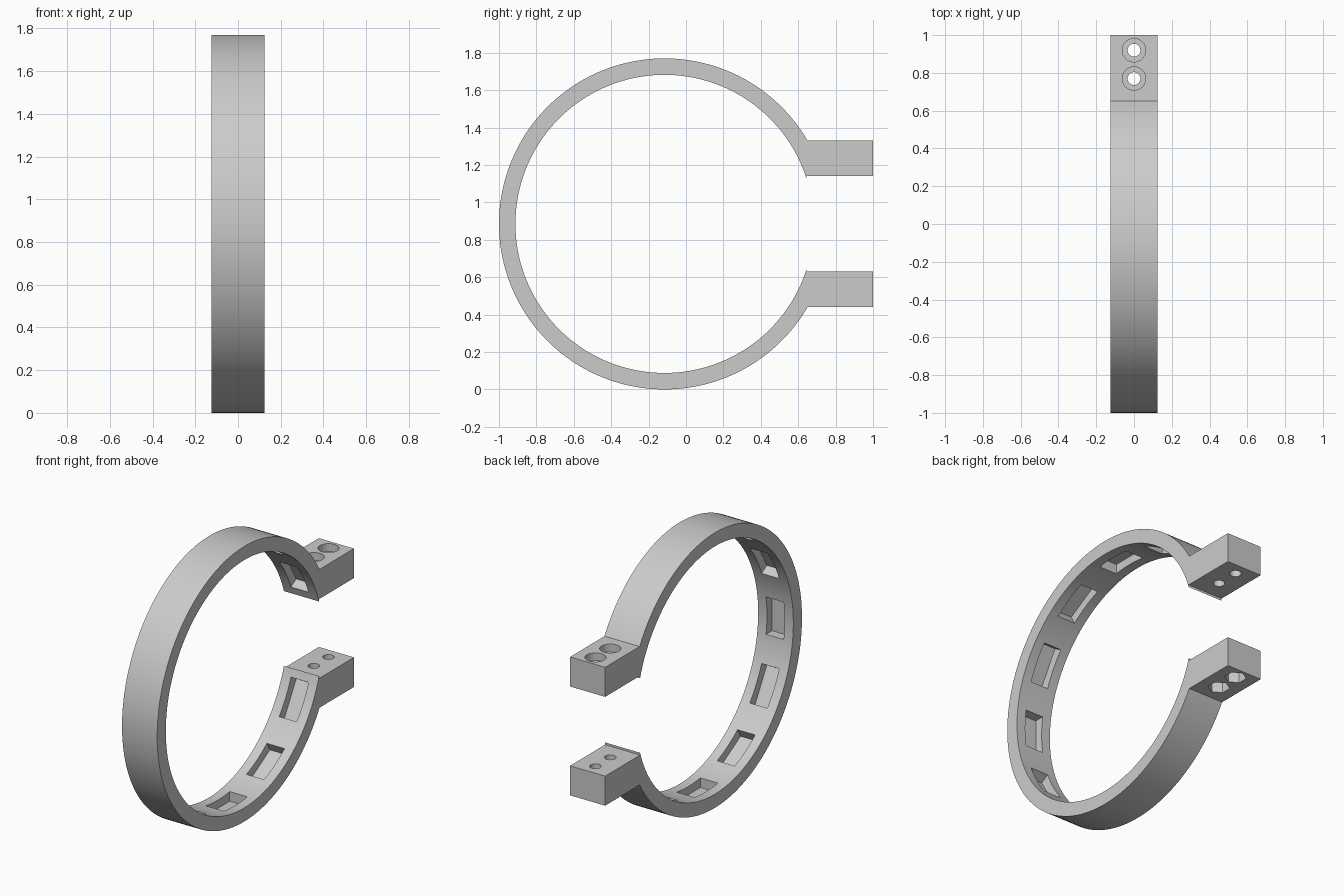
import bpy, bmesh, math
from mathutils import Matrix, Vector

if "Cube" in bpy.data.objects:
    bpy.data.objects.remove(bpy.data.objects["Cube"])

CY, CZ = -0.115, 0.885          # ring centre
R_OUT, R_IN = 0.885, 0.797      # ring radii
HALF_W = 0.125                  # half of the band width
Y_CUT, Y_END = 0.645, 1.0       # tab start and end
TAB_LO, TAB_HI = 0.255, 0.445   # tab faces, measured from the mid height

grey = bpy.data.materials.new("plain grey")
grey.diffuse_color = (0.6, 0.6, 0.6, 1)
grey.use_nodes = True
grey.node_tree.nodes["Principled BSDF"].inputs["Base Color"].default_value = grey.diffuse_color


def make_object(name, bm):
    mesh = bpy.data.meshes.new(name)
    bmesh.ops.recalc_face_normals(bm, faces=bm.faces[:])
    bm.to_mesh(mesh)
    bm.free()
    mesh.materials.append(grey)
    obj = bpy.data.objects.new(name, mesh)
    bpy.context.collection.objects.link(obj)
    return obj


def arc(radius, start, end, steps):
    for i in range(steps + 1):
        a = start + (end - start) * i / steps
        yield (CY + radius * math.cos(a), CZ + radius * math.sin(a))


# Clamp outline: open ring with a tab at each end
a_out = math.asin(TAB_HI / R_OUT)
a_in = math.acos((Y_CUT - CY) / R_IN)
full = 2 * math.pi
outline = list(arc(R_OUT, a_out, full - a_out, 128))
outline += [(Y_END, CZ - TAB_HI), (Y_END, CZ - TAB_LO), (Y_CUT, CZ - TAB_LO)]
outline += list(arc(R_IN, full - a_in, a_in, 128))
outline += [(Y_CUT, CZ + TAB_LO), (Y_END, CZ + TAB_LO), (Y_END, CZ + TAB_HI)]

bm = bmesh.new()
face = bm.faces.new([bm.verts.new((-HALF_W, y, z)) for y, z in outline])
ext = bmesh.ops.extrude_face_region(bm, geom=[face])
bmesh.ops.translate(bm, vec=(2 * HALF_W, 0, 0),
                    verts=[g for g in ext["geom"] if isinstance(g, bmesh.types.BMVert)])
clamp = make_object("clamp_ring", bm)


def add_cylinder(bm, radius, y, z0, z1, sides):
    bmesh.ops.create_cone(bm, cap_ends=True, segments=sides, radius1=radius, radius2=radius,
                          depth=z1 - z0, matrix=Matrix.Translation((0, y, (z0 + z1) / 2)))


# Rectangular pockets around the inside, every 30 degrees
bm = bmesh.new()
r0, r1 = 0.74, 0.85
for k in range(1, 12):
    m = (Matrix.Translation((0, CY, CZ)) @ Matrix.Rotation(k * math.pi / 6, 4, 'X')
         @ Matrix.Translation((0, (r0 + r1) / 2, 0))
         @ Matrix.Diagonal((0.125, r1 - r0, 0.24, 1)))
    bmesh.ops.create_cube(bm, size=1, matrix=m)

# Round screw recesses on top, hexagonal nut recesses underneath
for y in (0.77, 0.92):
    add_cylinder(bm, 0.062, y, CZ + TAB_HI - 0.05, CZ + TAB_HI + 0.1, 32)
    add_cylinder(bm, 0.064, y, CZ - TAB_HI - 0.1, CZ - TAB_HI + 0.07, 6)
recesses = make_object("recess_cutter", bm)

# Screw holes through both tabs
bm = bmesh.new()
for y in (0.77, 0.92):
    add_cylinder(bm, 0.034, y, 0.3, 1.5, 32)
holes = make_object("hole_cutter", bm)

bpy.context.view_layer.objects.active = clamp
clamp.select_set(True)
for cutter in (recesses, holes):
    mod = clamp.modifiers.new("cut", 'BOOLEAN')
    mod.operation = 'DIFFERENCE'
    mod.solver = 'EXACT'
    mod.object = cutter
    bpy.ops.object.modifier_apply(modifier=mod.name)
    bpy.data.objects.remove(cutter)

bpy.ops.object.shade_smooth_by_angle(angle=math.radians(25))
